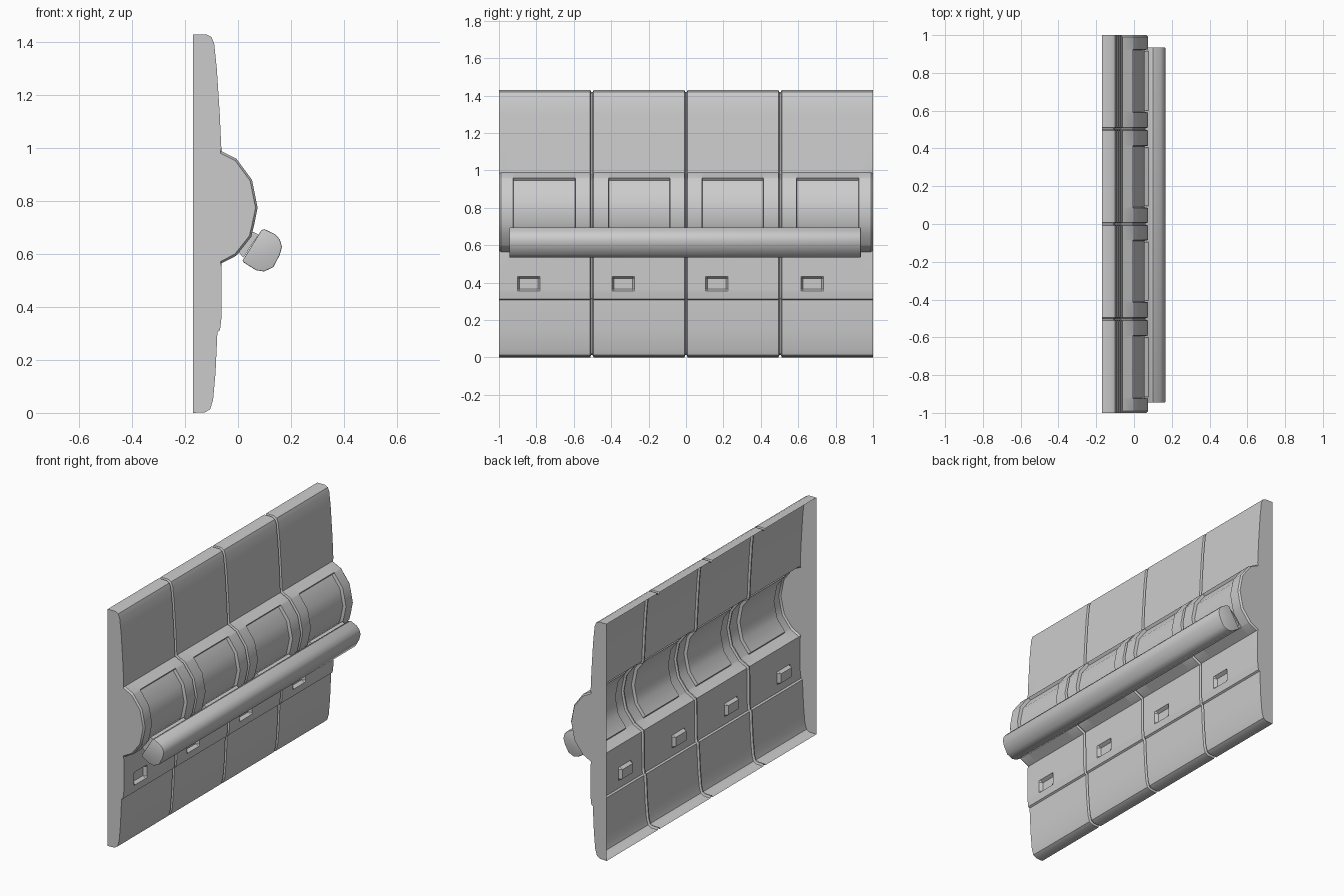
import bpy, bmesh
from mathutils import Vector

if "Cube" in bpy.data.objects:
    bpy.data.objects.remove(bpy.data.objects["Cube"])

# side profile (x, z), bottom to top
E = 0.004
PROFILE = [(-.17, 0), (-.125, .002), (-.105, .014), (-.094, .05), (-.085, .15), (-.078, .30),
           (-.078, .306), (-.068, .312), (-.064, .345), (-.063, .356), (-.063, .367),
           (-.063, .423), (-.063, .434), (-.062, .55), (-.062, .565), (-.006, .594), (-.003, .598),
           (.05, .665), (.061, .71), (.074, .775), (.053, .88), (-.003, .956), (-.006, .960),
           (-.062, .988), (-.063, 1.0), (-.069, 1.13), (-.08, 1.30), (-.09, 1.395), (-.10, 1.42),
           (-.12, 1.43), (-.17, 1.43)]
POCKET_ROWS = (10, 11)
WINDOW_ROWS = range(16, 22)
HUMP_ROWS = range(14, 24)

SEAMS = [-.503, 0, .503]
WINDOWS = [(-.925, -.59), (-.415, -.085), (.085, .415), (.59, .925)]
POCKETS = [-.84, -.335, .165, .675]


def normals(pts):
    out = []
    for i in range(len(pts)):
        a, b = pts[max(i - 1, 0)], pts[min(i + 1, len(pts) - 1)]
        t = Vector((b[0] - a[0], b[1] - a[1])).normalized()
        out.append((t.y, -t.x))
    return out


def inset(y, j):
    """Depth below the outer surface at station y and profile row j."""
    d = 0
    if any(abs(y - s) < .005 for s in SEAMS):
        d = .012
    if j in WINDOW_ROWS and any(a + E / 2 < y < b - E / 2 for a, b in WINDOWS):
        d = .018
    if j in POCKET_ROWS and any(abs(y - c) < .052 for c in POCKETS):
        d = .02
    if abs(y) > .999 and j in HUMP_ROWS:
        d = .008
    return d


def make_object(name, bm, angle=0.5):
    me = bpy.data.meshes.new(name)
    bm.to_mesh(me)
    bm.free()
    ob = bpy.data.objects.new(name, me)
    bpy.context.collection.objects.link(ob)
    bpy.ops.object.select_all(action='DESELECT')
    ob.select_set(True)
    bpy.context.view_layer.objects.active = ob
    bpy.ops.object.shade_smooth_by_angle(angle=angle)
    return ob


# housing: open-backed shell lofted along y, with seams, windows and pockets
stations = {-1, -.99, .99, 1}
for s in SEAMS:
    stations |= {s - .009, s - .004, s + .004, s + .009}
for a, b in WINDOWS:
    stations |= {a, a + E, b - E, b}
for c in POCKETS:
    stations |= {c - .06, c - .05, c + .05, c + .06}
ys = sorted(stations)
nrm = normals(PROFILE)
bm = bmesh.new()
grid = []
for y in ys:
    row = []
    for j, (x, z) in enumerate(PROFILE):
        d = inset(y, j)
        row.append(bm.verts.new((x - d * nrm[j][0], y, z - d * nrm[j][1])))
    grid.append(row)
for r, q in zip(grid, grid[1:]):
    for j in range(len(PROFILE) - 1):
        bm.faces.new((r[j], q[j], q[j + 1], r[j + 1]))
bm.faces.new(grid[0])
bm.faces.new(grid[-1][::-1])
make_object("breaker_housing", bm)


def prism(name, pts, y0, y1, bevel=0):
    bm = bmesh.new()
    a = [bm.verts.new((x, y0, z)) for x, z in pts]
    b = [bm.verts.new((x, y1, z)) for x, z in pts]
    bm.faces.new(a)
    bm.faces.new(b[::-1])
    n = len(pts)
    for i in range(n):
        bm.faces.new((a[i], b[i], b[(i + 1) % n], a[(i + 1) % n]))
    bmesh.ops.recalc_face_normals(bm, faces=bm.faces)
    if bevel:
        ends = [e for e in bm.edges if abs(e.verts[0].co.y - e.verts[1].co.y) < 1e-5]
        bmesh.ops.bevel(bm, geom=ends, offset=bevel, segments=2, profile=.5, affect='EDGES')
    return make_object(name, bm, .7)


# shared handle bar
BAR = [(.017, .575), (.022, .568), (.068, .539), (.098, .534), (.133, .55), (.158, .597),
       (.166, .628), (.158, .655), (.14, .675), (.10, .694), (.088, .69)]
prism("handle_bar", BAR, -.945, .935, .004)

# lever neck in each window
for i, (a, b) in enumerate(WINDOWS):
    prism(f"lever_neck_{i + 1}", [(.0, .611), (.02, .586), (.078, .674), (.056, .684)],
          a + .01, b - .01)
